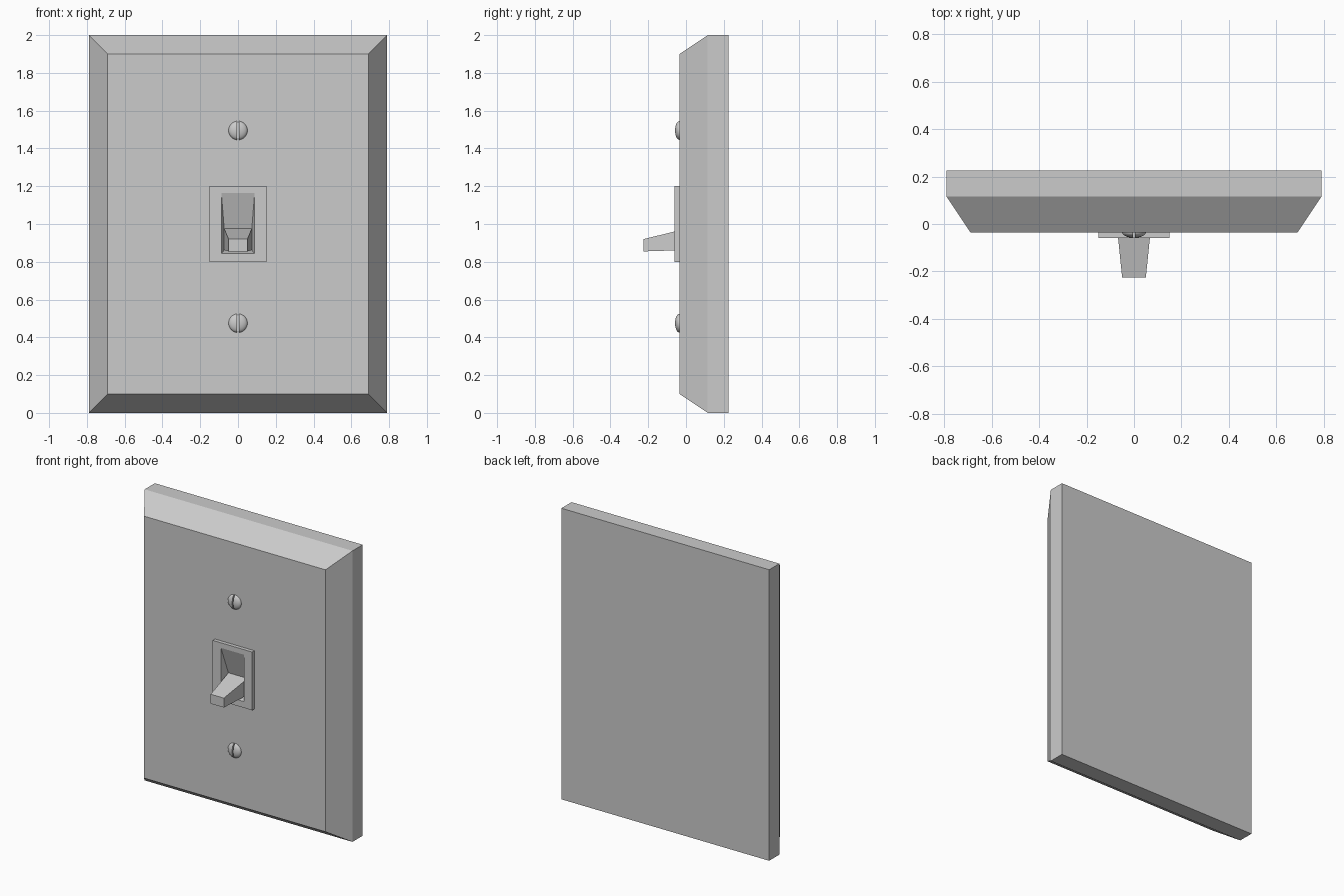
import bpy
import bmesh
from math import radians
from mathutils import Matrix

cube = bpy.data.objects.get("Cube")
if cube:
    bpy.data.objects.remove(cube, do_unlink=True)

grey = bpy.data.materials.new("light_grey")
grey.use_nodes = True
colour = (0.6, 0.6, 0.6, 1)
grey.diffuse_color = colour
grey.node_tree.nodes["Principled BSDF"].inputs["Base Color"].default_value = colour


def add_object(name, bm):
    mesh = bpy.data.meshes.new(name)
    bm.to_mesh(mesh)
    bm.free()
    mesh.materials.append(grey)
    obj = bpy.data.objects.new(name, mesh)
    bpy.context.collection.objects.link(obj)
    return obj


def loft(name, sections, cap_back=False, cap_front=False):
    """Join rectangles, each given as depth y, half width, bottom, top."""
    bm = bmesh.new()
    rings = []
    for y, w, low, high in sections:
        corners = ((-w, low), (w, low), (w, high), (-w, high))
        rings.append([bm.verts.new((x, y, z)) for x, z in corners])
    for a, b in zip(rings, rings[1:]):
        for i in range(4):
            j = (i + 1) % 4
            bm.faces.new((a[i], a[j], b[j], b[i]))
    if cap_back:
        bm.faces.new(rings[0][::-1])
    if cap_front:
        bm.faces.new(rings[-1])
    return add_object(name, bm)


FRONT = -0.035                                # front surface of the plate
collar_foot = (FRONT, 0.15, 0.80, 1.20)
lever_base = (0.0, 0.073, 0.862, 0.975)

# Bevelled wall plate, open behind the collar
loft("wall_plate", [
    (0.225, 0.79, 0, 2),
    (0.115, 0.79, 0, 2),
    (FRONT, 0.69, 0.10, 1.90),
    collar_foot,
], cap_back=True)

# Raised collar with a recess that tapers down to the lever
loft("switch_collar", [
    collar_foot,
    (-0.06, 0.15, 0.80, 1.20),
    (-0.06, 0.088, 0.843, 1.165),
    lever_base,
])

# Tapered toggle lever
loft("toggle_lever", [lever_base, (-0.225, 0.05, 0.855, 0.92)], cap_front=True)


# Domed screw heads: half a dome, mirrored across the vertical slot
def screw(name, z):
    bm = bmesh.new()
    bmesh.ops.create_uvsphere(bm, u_segments=32, v_segments=16, radius=1,
                              matrix=Matrix.Rotation(radians(90), 4, "X"))
    bmesh.ops.scale(bm, vec=(0.05, 0.023, 0.05), verts=bm.verts)
    for point, normal in (((0, 0, 0), (0, 1, 0)), ((0.004, 0, 0), (-1, 0, 0))):
        cut = bmesh.ops.bisect_plane(bm, geom=bm.verts[:] + bm.edges[:] + bm.faces[:],
                                     plane_co=point, plane_no=normal, clear_outer=True)
        edges = [e for e in cut["geom_cut"] if isinstance(e, bmesh.types.BMEdge)]
        bmesh.ops.holes_fill(bm, edges=edges)
    bmesh.ops.recalc_face_normals(bm, faces=bm.faces)
    obj = add_object(name, bm)
    obj.location = (0, FRONT, z)
    obj.modifiers.new("mirror", "MIRROR").use_mirror_merge = False
    bpy.ops.object.select_all(action="DESELECT")
    obj.select_set(True)
    bpy.context.view_layer.objects.active = obj
    bpy.ops.object.shade_smooth_by_angle(angle=radians(35))


screw("upper_screw", 1.495)
screw("lower_screw", 0.475)
